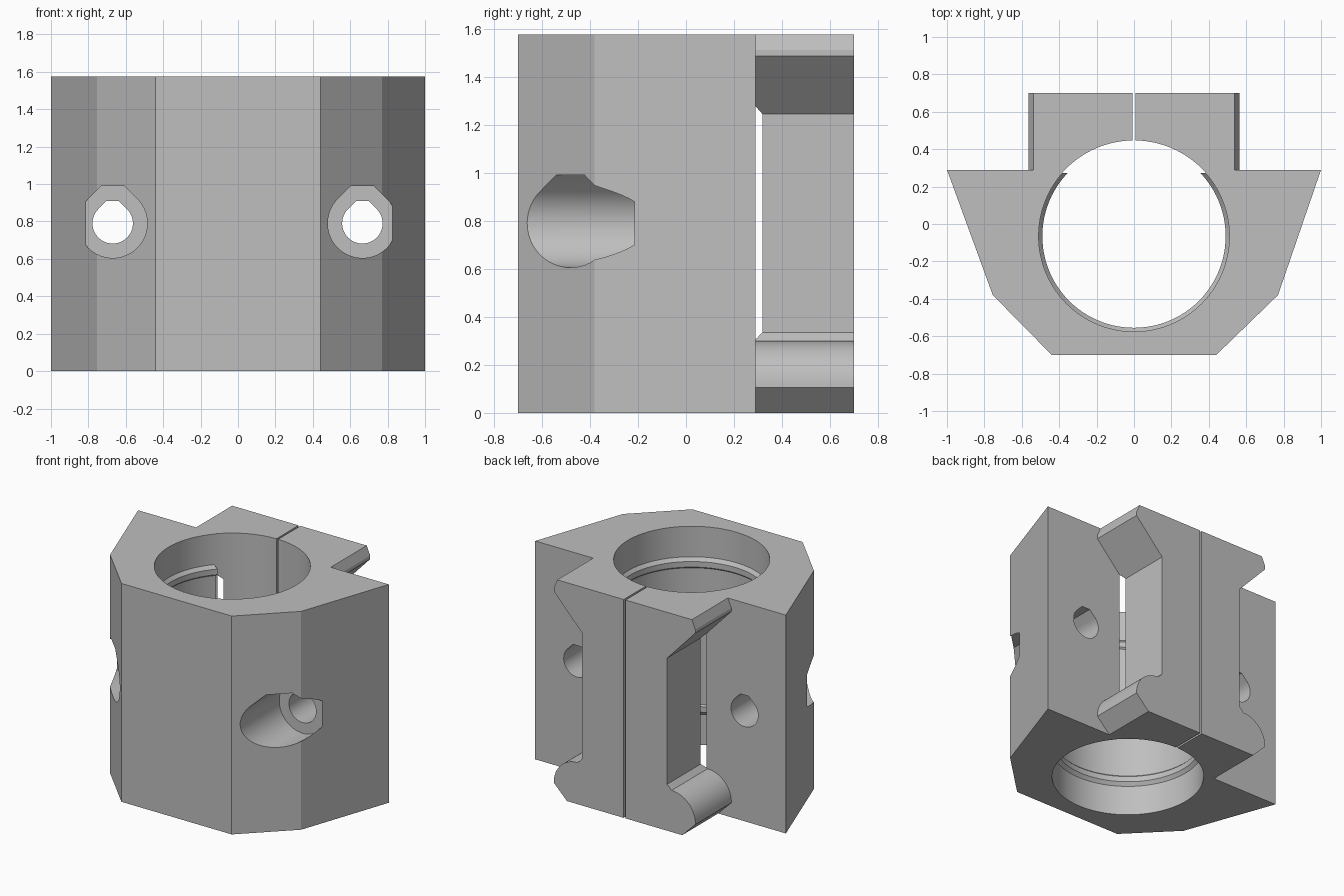
import bpy, bmesh
from math import sin, cos, pi, radians
from mathutils import Vector

HEIGHT = 1.575
BORE_Y, BORE_R = -0.065, 0.51

if "Cube" in bpy.data.objects:
    bpy.data.objects.remove(bpy.data.objects["Cube"], do_unlink=True)

grey = bpy.data.materials.new("plain grey")
grey.use_nodes = True
colour = (0.52, 0.52, 0.52, 1)
grey.diffuse_color = colour
grey.node_tree.nodes["Principled BSDF"].inputs["Base Color"].default_value = colour


def finish(name, bm):
    bmesh.ops.remove_doubles(bm, verts=bm.verts, dist=1e-5)
    bmesh.ops.recalc_face_normals(bm, faces=bm.faces)
    mesh = bpy.data.meshes.new(name)
    bm.to_mesh(mesh)
    bm.free()
    mesh.materials.append(grey)
    ob = bpy.data.objects.new(name, mesh)
    bpy.context.collection.objects.link(ob)
    return ob


def prism(name, outline, start, end, axis="z"):
    """Extrude an outline: xy along z, or xz along y."""
    bm = bmesh.new()
    place = (lambda a, b: (a, b, start)) if axis == "z" else (lambda a, b: (a, start, b))
    face = bm.faces.new([bm.verts.new(place(a, b)) for a, b in outline])
    out = bmesh.ops.extrude_face_region(bm, geom=[face])
    shift = Vector((0, 0, end - start) if axis == "z" else (0, end - start, 0))
    moved = [v for v in out["geom"] if isinstance(v, bmesh.types.BMVert)]
    bmesh.ops.translate(bm, verts=moved, vec=shift)
    return finish(name, bm)


def lathe(name, profile, steps=96):
    """Revolve a radius/height profile round the bore axis."""
    bm = bmesh.new()
    vs = [bm.verts.new((r, BORE_Y, z)) for r, z in profile]
    es = [bm.edges.new(pair) for pair in zip(vs, vs[1:])]
    bmesh.ops.spin(bm, geom=vs + es, cent=(0, BORE_Y, 0), axis=(0, 0, 1),
                   angle=2 * pi, steps=steps)
    return finish(name, bm)


def combine(target, tool, operation):
    mod = target.modifiers.new("combine", "BOOLEAN")
    mod.operation, mod.solver, mod.object = operation, "EXACT", tool
    bpy.context.view_layer.objects.active = target
    bpy.ops.object.modifier_apply(modifier=mod.name)
    bpy.data.objects.remove(tool, do_unlink=True)


def arc(cx, cy, r, a0, a1, n):
    return [(cx + r * cos(radians(a0 + (a1 - a0) * i / n)),
             cy + r * sin(radians(a0 + (a1 - a0) * i / n))) for i in range(n + 1)]


def teardrop(cx, cz, r, top):
    """Round hole with 45 degree shoulders and a flat roof."""
    half = r * 2 ** 0.5 - top
    return arc(cx, cz, r, 135, 405, 48) + [(cx + half, cz + top), (cx - half, cz + top)]


# main body
body = prism("clamp_body", [(-1, 0.29), (-0.755, -0.38), (-0.44, -0.7), (0.44, -0.7),
                            (0.77, -0.38), (1, 0.29)], 0, HEIGHT)

# rear rail jaws: slanted upper hook, rounded lower hook
side = [(0.46, 0), (0.565, 0.105)] + arc(0.375, 0.11, 0.19, 0, 90, 16)
side += [(0.34, 0.335), (0.34, 1.245), (0.565, 1.485), (0.565, 1.51), (0.537, HEIGHT)]
jaws = prism("rail_jaws", side + [(-x, z) for x, z in reversed(side)], 0.2, 0.7, "y")
combine(body, jaws, "UNION")

# bore with two shallow ribs near its ends
half_bore = [(0, -0.1), (BORE_R, -0.1), (BORE_R, 0.22), (0.49, 0.245), (0.49, 0.285),
             (0.5, 0.295)]
bore = half_bore + [(r, HEIGHT - z) for r, z in reversed(half_bore)]
combine(body, lathe("bore_cutter", bore), "DIFFERENCE")

# the ribs stop short of the jaws
relief = arc(0, BORE_Y, BORE_R + 0.002, 41.25, 138.75, 26)
combine(body, prism("relief_cutter", relief, -0.1, HEIGHT + 0.1), "DIFFERENCE")

# clamping slit
slit = [(-0.007, 0.3), (0.007, 0.3), (0.007, 0.8), (-0.007, 0.8)]
combine(body, prism("slit_cutter", slit, -0.1, HEIGHT + 0.1), "DIFFERENCE")

# screw holes with wide front pockets
for x in (-0.67, 0.665):
    combine(body, prism("pocket_cutter", teardrop(x, 0.79, 0.185, 0.2), -0.9, -0.215, "y"),
            "DIFFERENCE")
    combine(body, prism("hole_cutter", teardrop(x, 0.79, 0.108, 0.12), -0.4, 0.5, "y"),
            "DIFFERENCE")

# smooth the curved walls, keep the corners crisp
bpy.ops.object.select_all(action="DESELECT")
body.select_set(True)
bpy.context.view_layer.objects.active = body
bpy.ops.object.shade_smooth_by_angle(angle=radians(20))
